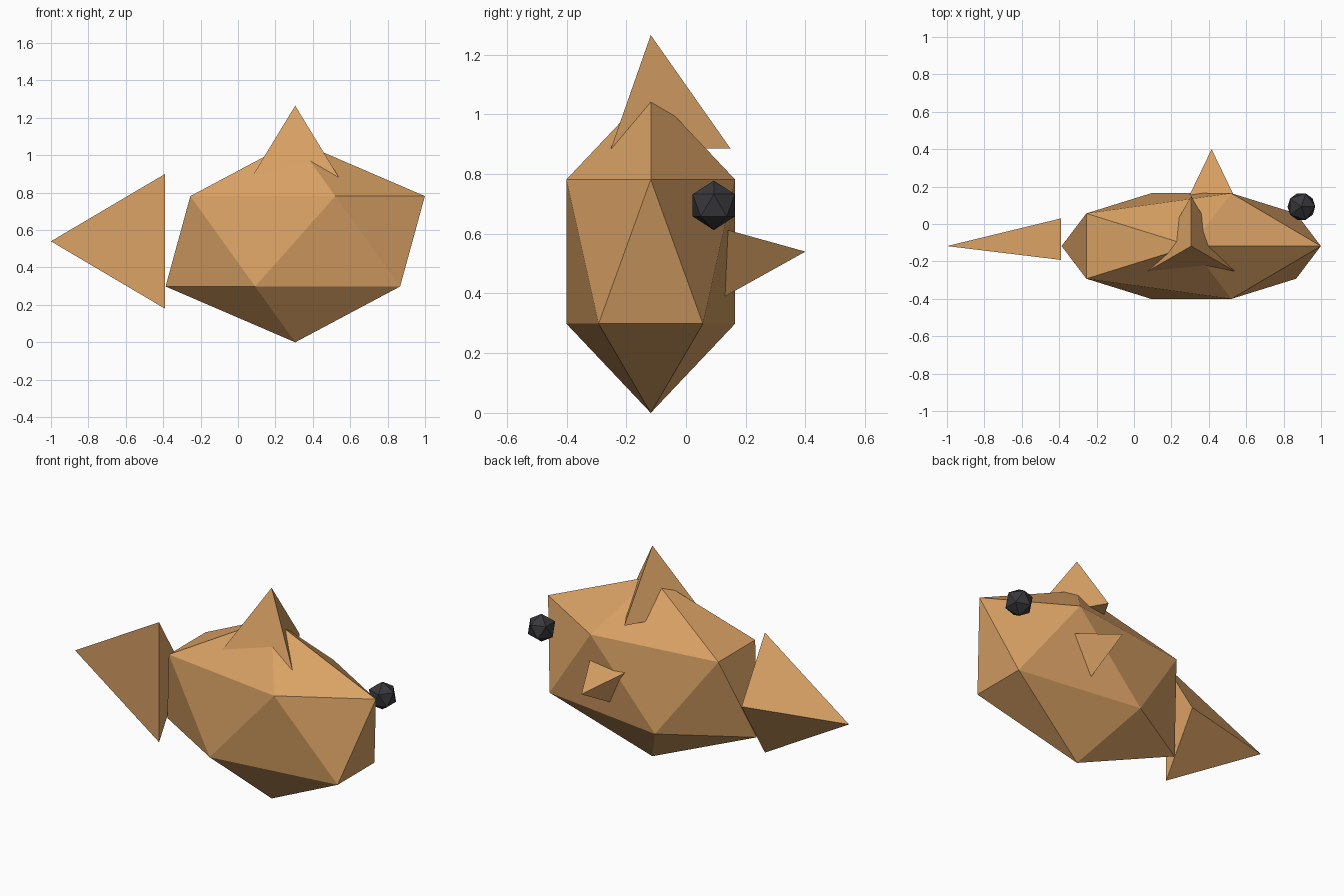
import bpy
from math import radians

cube = bpy.data.objects.get("Cube")
if cube:
    bpy.data.objects.remove(cube, do_unlink=True)


def material(name, rgb):
    mat = bpy.data.materials.new(name)
    mat.use_nodes = True
    mat.diffuse_color = (*rgb, 1)
    mat.node_tree.nodes["Principled BSDF"].inputs["Base Color"].default_value = (*rgb, 1)
    return mat


def finish(name, scale, mat):
    obj = bpy.context.object
    obj.name = name
    obj.scale = scale
    obj.data.materials.append(mat)
    return obj


def ball(name, centre, scale, mat):
    """Twenty-sided faceted ball."""
    bpy.ops.mesh.primitive_ico_sphere_add(subdivisions=1, radius=1, location=centre)
    return finish(name, scale, mat)


def fin(name, centre, scale, rotation, mat):
    """Three-sided pyramid of unit radius and height, first corner along its own +y."""
    bpy.ops.mesh.primitive_cone_add(vertices=3, radius1=1, radius2=0, depth=1,
                                    location=centre,
                                    rotation=[radians(a) for a in rotation])
    return finish(name, scale, mat)


orange = material("warm orange", (0.70, 0.36, 0.13))
black = material("soft black", (0.04, 0.04, 0.046))

MID_X, MID_Y, MID_Z = 0.306, -0.118, 0.54

# Body
ball("body", (MID_X, MID_Y, MID_Z), (0.775, 0.332, 0.54), orange)

# Fins: tail points to -x, top fin up, side fin to +y
fin("tail_fin", (-0.695, MID_Y, MID_Z), (0.416, 0.148, 0.61), (0, -90, 0), orange)
fin("top_fin", (MID_X, MID_Y, 1.075), (0.267, 0.267, 0.38), (0, 0, 0), orange)
fin("side_fin", (0.415, 0.265, MID_Z), (0.15, 0.15, 0.27), (-90, 0, 0), orange)

# Eye
ball("eye", (0.895, 0.093, 0.695), (0.083, 0.083, 0.083), black)
